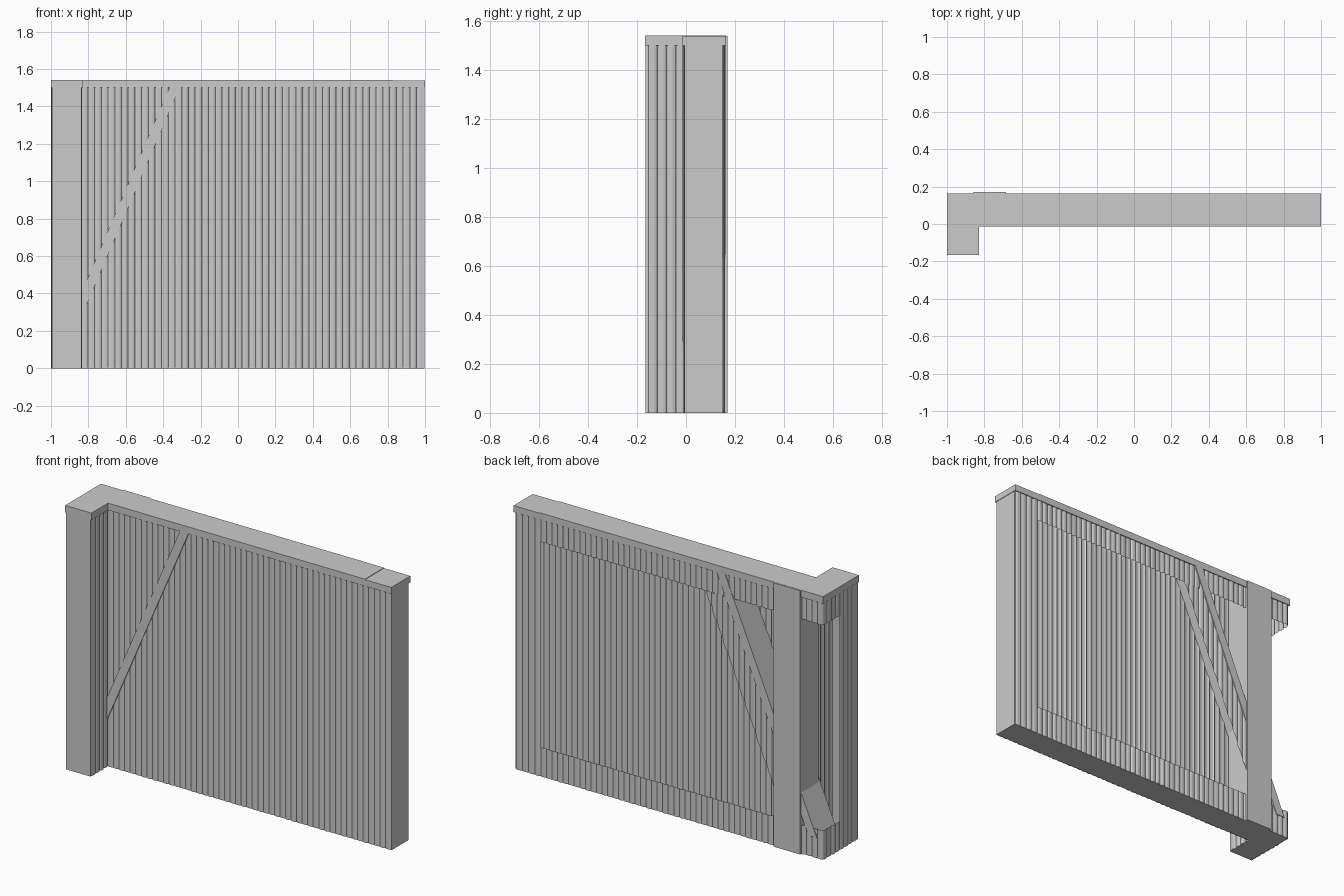
import bpy, bmesh, random

if "Cube" in bpy.data.objects:
    bpy.data.objects.remove(bpy.data.objects["Cube"])
random.seed(4)

SLOPE = 2.33          # rise of the diagonal brace
PITCH = 0.036         # width of one slat
ARC = [(0.0, 0.0), (0.12, 0.6), (0.35, 1.0), (0.65, 1.0), (0.88, 0.6)]


def finish(name, bm, recalc=True):
    if recalc:
        bmesh.ops.recalc_face_normals(bm, faces=bm.faces)
    me = bpy.data.meshes.new(name)
    bm.to_mesh(me)
    bm.free()
    ob = bpy.data.objects.new(name, me)
    bpy.context.collection.objects.link(ob)
    return ob


def prism(name, outline, y0, y1):
    """Extrude an x-z outline along y."""
    bm = bmesh.new()
    f = bm.faces.new([bm.verts.new((x, y0, z)) for x, z in outline])
    r = bmesh.ops.extrude_face_region(bm, geom=[f])
    vs = [v for v in r["geom"] if isinstance(v, bmesh.types.BMVert)]
    bmesh.ops.translate(bm, verts=vs, vec=(0, y1 - y0, 0))
    if f.is_valid and len(bm.faces) == len(outline) + 1:
        bm.faces.new([v for v in f.verts])
    return finish(name, bm)


def box(name, x0, x1, y0, y1, z0, z1):
    return prism(name, [(x0, z0), (x1, z0), (x1, z1), (x0, z1)], y0, y1)


def level(z):
    return lambda a: z


def slats(name, a0, a1, b, out, lo, hi, along_y=False):
    """Sheet of rounded vertical slats. a runs along the wall, b is the
    groove depth, out (+1 or -1) the side the slats bulge to."""
    n = max(1, round((a1 - a0) / PITCH))
    w = (a1 - a0) / n
    cols = []
    for i in range(n):
        d = random.uniform(0.004, 0.008) * out
        cols += [(a0 + (i + t) * w, b + h * d) for t, h in ARC]
    cols.append((a1, b))
    bm = bmesh.new()
    pairs = []
    for a, c in cols:
        x, y = (c, a) if along_y else (a, c)
        zl = lo(a)
        zh = max(hi(a), zl + 0.0005)
        pairs.append((bm.verts.new((x, y, zl)), bm.verts.new((x, y, zh))))
    for p, q in zip(pairs, pairs[1:]):
        f = [p[0], q[0], q[1], p[1]]
        # turn every face towards the bulging side
        if (out > 0) != along_y:
            f.reverse()
        bm.faces.new(f)
    return finish(name, bm, False)


def brace_top(x):
    return 0.42 + SLOPE * (x + 0.83)


def brace_x(z, shift=0.0):
    return -0.83 + (z - 0.42) / SLOPE + shift


Z0, Z1 = level(0), level(1.502)
LOW, HIGH = level(0.17), level(1.37)

# hollow shell: full front skin, and a back skin with window openings
slats("front_skin", -0.838, 0.99, -0.003, -1, Z0, Z1)
slats("back_bottom_band", -0.992, 0.83, 0.152, 1, Z0, LOW)
slats("back_top_band", -0.992, 0.83, 0.152, 1, HIGH, Z1)
slats("back_right_band", 0.83, 0.99, 0.152, 1, Z0, Z1)

# diagonal band of back skin beside the brace
slats("back_brace_band", brace_x(0.4, 0.14), brace_x(1.37, 0.185), 0.152, 1,
      lambda x: min(1.37, max(0.17, brace_top(x - 0.185))),
      lambda x: min(1.37, max(0.17, brace_top(x - 0.03))))

# return wall: outer and inner skins, open at the corner between the bands
slats("return_outer_skin", -0.155, 0.0, -0.992, -1, Z0, Z1, True)
slats("corner_bottom_band", 0.0, 0.155, -0.992, -1, Z0, LOW, True)
slats("corner_top_band", 0.0, 0.155, -0.992, -1, HIGH, Z1, True)
slats("return_inner_skin", -0.155, -0.003, -0.841, 1, Z0, Z1, True)
box("return_front_board", -0.995, -0.837, -0.165, -0.153, 0, 1.502)

# flat underside of the L-shaped shell
box("wall_base", -0.993, 0.99, -0.005, 0.154, 0.0, 0.003)
box("return_base", -0.993, -0.84, -0.16, -0.005, 0.0, 0.003)

# plain end board and rear post
box("right_end_board", 0.985, 0.997, -0.006, 0.149, 0, 1.536)
box("rear_post", -0.857, -0.685, 0.002, 0.17, 0, 1.54)

# diagonal brace slab running right through the wall
prism("brace_slab", [(brace_x(0.12), 0.12), (brace_x(0.12, 0.055), 0.12),
                     (brace_x(1.51, 0.055), 1.51), (brace_x(1.51), 1.51)],
      -0.014, 0.162)

# top caps
box("wall_cap", -0.83, 0.83, -0.014, 0.162, 1.5, 1.541)
box("right_cap", 0.83, 1.0, -0.014, 0.162, 1.5, 1.538)
box("corner_cap", -1.0, -0.83, -0.167, 0.163, 1.5, 1.541)
